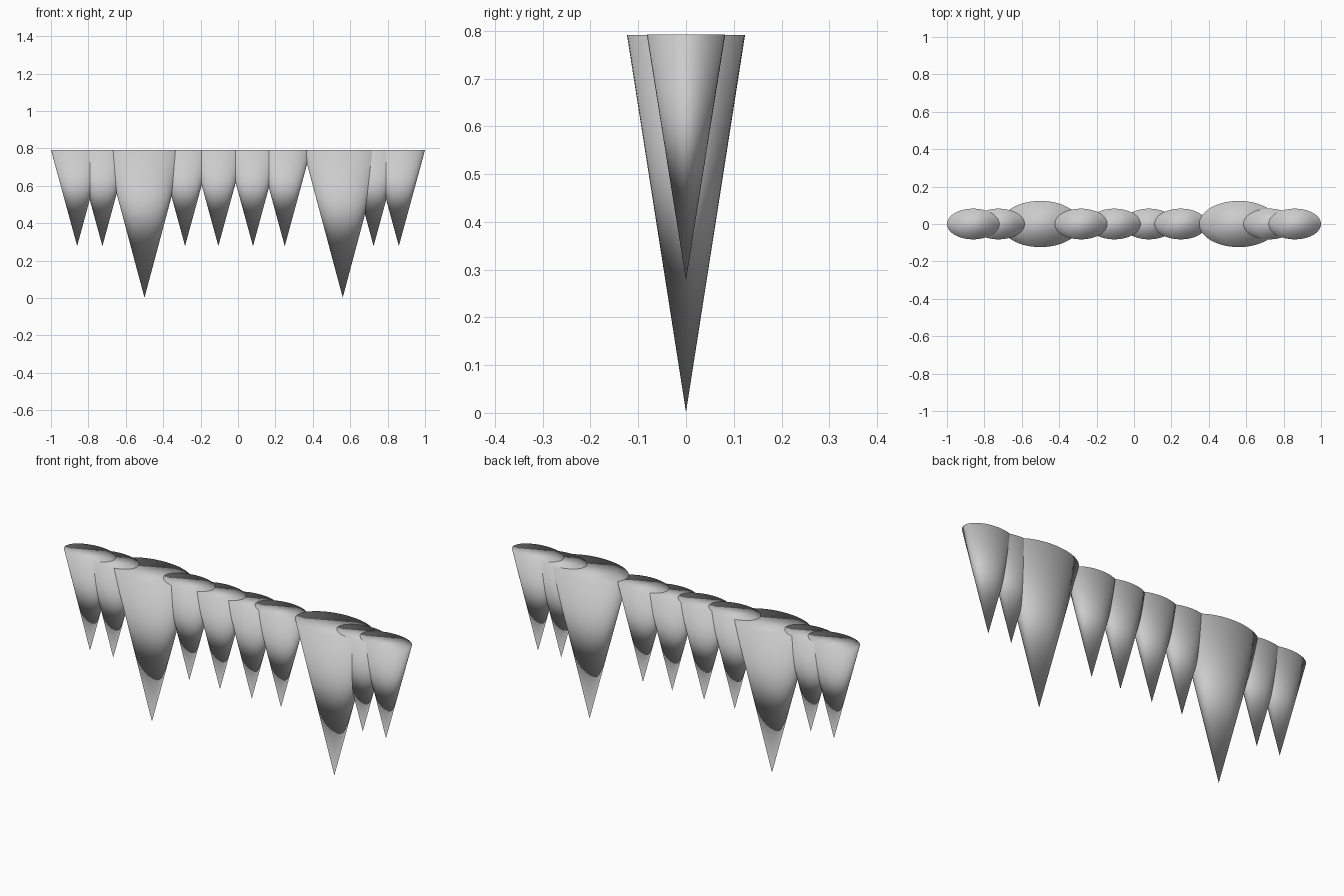
import bpy

if "Cube" in bpy.data.objects:
    bpy.data.objects.remove(bpy.data.objects["Cube"])

TOP = 0.791


def spike(name, x, tip, rx, ry, lift=0.0):
    # Capped, flattened cone hanging point-down from the shared top line
    height = TOP - tip
    bpy.ops.mesh.primitive_cone_add(vertices=64, radius1=0.0, radius2=1.0,
                                    depth=1.0, end_fill_type='NGON')
    ob = bpy.context.object
    ob.name = name
    ob.scale = (rx, ry, height)
    ob.location = (x, 0, tip + height / 2 + lift)
    bpy.ops.object.transform_apply(location=True, rotation=False, scale=True)
    bpy.ops.object.shade_smooth()
    return ob


# Two long spikes
for i, (x, lift) in enumerate([(-0.50, -0.0004), (0.56, 0.0004)]):
    spike(f"long_spike_{i + 1}", x, 0.002, 0.211, 0.1235, lift)

# Eight short spikes; tiny lifts decide which cap lies on top
short = [(-0.86, 0.0008), (-0.725, 0.0004), (-0.283, 0.0008), (-0.105, 0.0004),
         (0.08, 0.0), (0.25, 0.0002), (0.725, 0.0006), (0.86, 0.0009)]
for i, (x, lift) in enumerate(short):
    spike(f"short_spike_{i + 1}", x, 0.277, 0.14, 0.082, lift)
